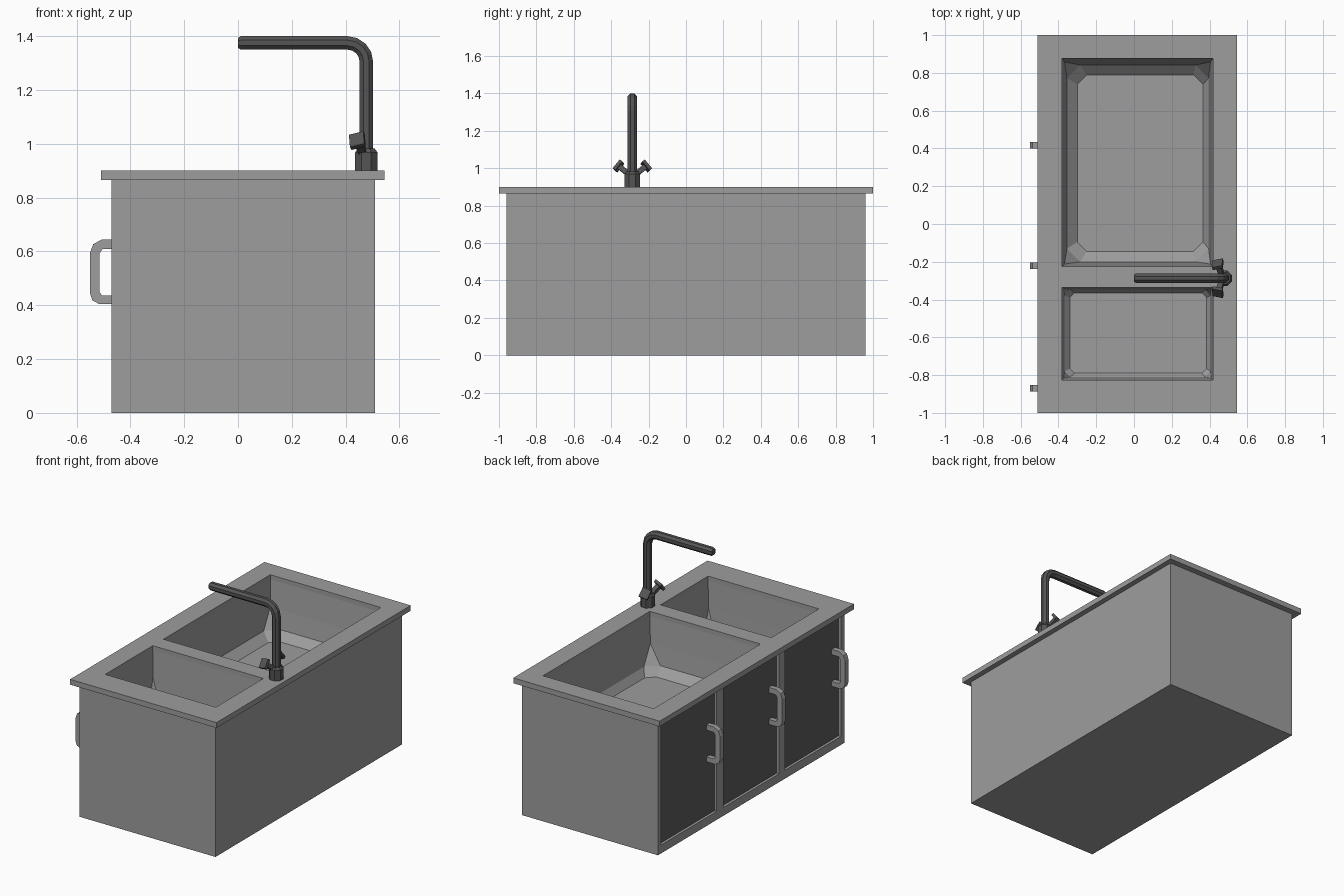
import bpy, bmesh, math
from mathutils import Vector, Matrix

if "Cube" in bpy.data.objects:
    bpy.data.objects.remove(bpy.data.objects["Cube"])


def material(name, v):
    m = bpy.data.materials.new(name)
    m.diffuse_color = (v, v, v, 1)
    m.use_nodes = True
    m.node_tree.nodes["Principled BSDF"].inputs["Base Color"].default_value = m.diffuse_color
    return m


STEEL = material("grey_steel", 0.34)
DARK = material("dark_door", 0.11)
TAP = material("dark_metal", 0.09)


def finish(bm, name, mat, recalc=True):
    bmesh.ops.remove_doubles(bm, verts=bm.verts, dist=1e-4)
    if recalc:
        bmesh.ops.recalc_face_normals(bm, faces=bm.faces)
    me = bpy.data.meshes.new(name)
    bm.to_mesh(me)
    bm.free()
    me.materials.append(mat)
    ob = bpy.data.objects.new(name, me)
    bpy.context.collection.objects.link(ob)
    return ob


def face(bm, pts):
    return bm.faces.new([bm.verts.new(p) for p in pts])


def grid_faces(bm, us, vs, holes, to3d):
    """Flat grid of cells, leaving out the (i, j) cells in holes."""
    out = []
    for i in range(len(us) - 1):
        for j in range(len(vs) - 1):
            if (i, j) not in holes:
                a, b, c, d = us[i], us[i + 1], vs[j], vs[j + 1]
                out.append(face(bm, [to3d(a, c), to3d(b, c), to3d(b, d), to3d(a, d)]))
    return out


def flatten(bm):
    bmesh.ops.remove_doubles(bm, verts=bm.verts, dist=1e-4)


def box(name, lo, hi, mat, matrix=None):
    bm = bmesh.new()
    size = [b - a for a, b in zip(lo, hi)]
    mid = [(a + b) / 2 for a, b in zip(lo, hi)]
    m = Matrix.Translation(mid) @ Matrix.Diagonal((*size, 1))
    bmesh.ops.create_cube(bm, size=1, matrix=(matrix or Matrix()) @ m)
    return finish(bm, name, mat)


# countertop with two basin openings
X0, X1 = -0.38, 0.418
bm = bmesh.new()
fs = grid_faces(bm, [-0.51, X0, X1, 0.545], [-1, -0.825, -0.335, -0.225, 0.875, 1],
                {(1, 1), (1, 3)}, lambda x, y: (x, y, 0.865))
flatten(bm)
ex = bmesh.ops.extrude_face_region(bm, geom=list(bm.faces), use_keep_orig=True)
bmesh.ops.translate(bm, vec=(0, 0, 0.035),
                    verts=[g for g in ex["geom"] if isinstance(g, bmesh.types.BMVert)])
finish(bm, "countertop", STEEL)

# cabinet body, open at the top, with three recessed door openings
bx0, bx1, by, bz = -0.47, 0.51, 0.96, 0.866
dys = [(-0.925, -0.35), (-0.287, 0.287), (0.355, 0.93)]
dz0, dz1, rec = 0.055, 0.84, -0.453
bm = bmesh.new()
ys = [-by] + [y for d in dys for y in d] + [by]
grid_faces(bm, ys, [0, dz0, dz1, bz], {(1, 1), (3, 1), (5, 1)},
           lambda y, z: (bx0, y, z))
for f in bm.faces:
    f.normal_flip()
face(bm, [(bx0, -by, 0), (bx0, by, 0), (bx1, by, 0), (bx1, -by, 0)])
face(bm, [(bx1, -by, 0), (bx1, by, 0), (bx1, by, bz), (bx1, -by, bz)])
face(bm, [(bx0, -by, 0), (bx1, -by, 0), (bx1, -by, bz), (bx0, -by, bz)])
face(bm, [(bx1, by, 0), (bx0, by, 0), (bx0, by, bz), (bx1, by, bz)])
for a, b in dys:
    loop = [(a, dz0), (b, dz0), (b, dz1), (a, dz1)]
    for k in range(4):
        p, q = loop[k], loop[(k + 1) % 4]
        face(bm, [(bx0, *p), (bx0, *q), (rec, *q), (rec, *p)])
finish(bm, "cabinet_body", STEEL, recalc=False)

# doors and their pull handles
outer = [(-0.452, 0.645), (-0.505, 0.645), (-0.538, 0.627), (-0.55, 0.595),
         (-0.55, 0.445), (-0.541, 0.418), (-0.515, 0.404), (-0.452, 0.404)]
inner = [(-0.452, 0.436), (-0.505, 0.436), (-0.515, 0.45),
         (-0.515, 0.592), (-0.503, 0.61), (-0.452, 0.61)]
for n, ((a, b), hy) in enumerate(zip(dys, (-0.87, -0.222, 0.418))):
    box(f"door_{n + 1}", (rec, a, dz0), (rec + 0.015, b, dz1), DARK)
    bm = bmesh.new()
    f = face(bm, [(x, hy - 0.017, z) for x, z in outer + inner])
    ex = bmesh.ops.extrude_face_region(bm, geom=[f], use_keep_orig=True)
    bmesh.ops.translate(bm, vec=(0, 0.034, 0),
                        verts=[g for g in ex["geom"] if isinstance(g, bmesh.types.BMVert)])
    bmesh.ops.triangulate(bm, faces=[f for f in bm.faces if len(f.verts) > 4])
    finish(bm, f"door_handle_{n + 1}", STEEL)


# basins: rings that shrink and gain cut corners towards the floor
def basin(name, rings):
    bm = bmesh.new()
    loops = []
    for x0, x1, y0, y1, c, z in rings:
        pts = [(x0 + c, y0), (x1 - c, y0), (x1, y0 + c), (x1, y1 - c),
               (x1 - c, y1), (x0 + c, y1), (x0, y1 - c), (x0, y0 + c)]
        loops.append([(x, y, z) for x, y in pts])
    for A, B in zip(loops, loops[1:]):
        for k in range(8):
            m = (k + 1) % 8
            quad = []
            for p in (A[k], A[m], B[m], B[k]):
                if p not in quad:
                    quad.append(p)
            if len(quad) > 2:
                face(bm, quad)
    face(bm, loops[-1])
    finish(bm, name, STEEL, recalc=False)


basin("large_basin", [(X0, X1, -0.225, 0.875, 0, 0.87),
                      (-0.368, 0.405, -0.212, 0.858, 0, 0.70),
                      (-0.355, 0.395, -0.20, 0.842, 0.07, 0.58),
                      (-0.30, 0.365, -0.145, 0.79, 0.05, 0.53)])
basin("small_basin", [(X0, X1, -0.825, -0.335, 0, 0.87),
                      (-0.373, 0.41, -0.817, -0.342, 0, 0.70),
                      (-0.367, 0.405, -0.81, -0.348, 0.03, 0.58),
                      (-0.34, 0.385, -0.79, -0.365, 0.025, 0.55)])

# tap: eight-sided sections swept along a path in the xz plane
TY, TX = -0.287, 0.477


def sweep(name, path):
    bm = bmesh.new()
    rings = []
    for x, z, deg, r in path:
        t = math.radians(deg)
        n = Vector((math.sin(t), 0, -math.cos(t)))
        ring = []
        for k in range(8):
            a = math.tau * (k + 0.5) / 8
            p = Vector((x, TY, z)) + r * (math.cos(a) * n + math.sin(a) * Vector((0, 1, 0)))
            ring.append(bm.verts.new(p))
        rings.append(ring)
    for A, B in zip(rings, rings[1:]):
        for k in range(8):
            m = (k + 1) % 8
            bm.faces.new((A[k], A[m], B[m], B[k]))
    bm.faces.new(rings[0])
    bm.faces.new(rings[-1])
    finish(bm, name, TAP)


R = 0.07
bend = [(TX - R + R * math.cos(math.radians(a)), 1.305 + R * math.sin(math.radians(a)), 90 + a, 0.027)
        for a in (0, 22.5, 45, 67.5, 90)]
sweep("tap_pipe", [(TX, 0.96, 90, 0.027)] + bend +
      [(0.01, 1.375, 180, 0.027), (0.0, 1.375, 180, 0.02)])
sweep("tap_base", [(TX, 0.90, 90, 0.045), (TX, 0.968, 90, 0.045), (TX, 0.982, 90, 0.034)])

# two tilted tap knobs on short stems
for side, label in ((-1, "front"), (1, "rear")):
    axis = Vector((-0.3, side * 0.75, 0.6)).normalized()
    start = Vector((TX - 0.01, TY + side * 0.015, 0.965))
    up = Vector((-0.25, 0, 1))
    u = (up - axis * up.dot(axis)).normalized()
    v = axis.cross(u)
    M = Matrix((u, v, axis)).transposed().to_4x4()
    M.translation = start
    box(f"tap_stem_{label}", (-0.014, -0.014, 0), (0.014, 0.014, 0.08), TAP, M)
    box(f"tap_knob_{label}", (-0.03, -0.028, 0.07), (0.03, 0.028, 0.088), TAP, M)
